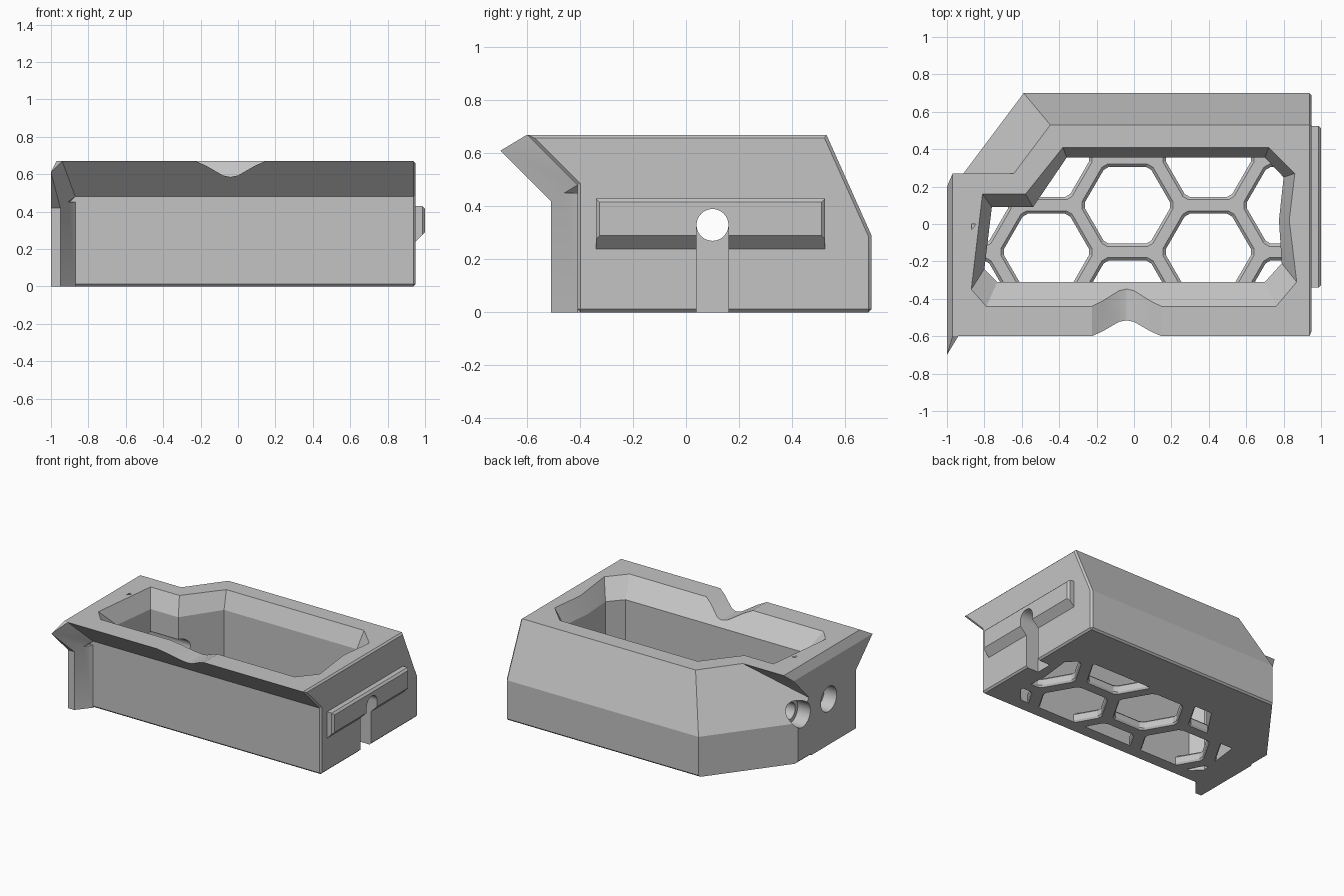
import bpy, bmesh, math
from mathutils import Vector

if "Cube" in bpy.data.objects:
    bpy.data.objects.remove(bpy.data.objects["Cube"], do_unlink=True)

grey = bpy.data.materials.new("plain_grey")
grey.use_nodes = True
COLOUR = (0.55, 0.55, 0.55, 1)
grey.diffuse_color = COLOUR
grey.node_tree.nodes["Principled BSDF"].inputs["Base Color"].default_value = COLOUR


def finish(bm, name):
    bmesh.ops.recalc_face_normals(bm, faces=bm.faces[:])
    mesh = bpy.data.meshes.new(name)
    bm.to_mesh(mesh)
    bm.free()
    mesh.materials.append(grey)
    ob = bpy.data.objects.new(name, mesh)
    bpy.context.collection.objects.link(ob)
    return ob


def loft(rings, name):
    """Join equal rings of points and cap both ends."""
    bm = bmesh.new()
    loops = [[bm.verts.new(p) for p in ring] for ring in rings]
    n = len(loops[0])
    for a, b in zip(loops, loops[1:]):
        for i in range(n):
            j = (i + 1) % n
            bm.faces.new((a[i], a[j], b[j], b[i]))
    bm.faces.new(loops[0])
    bm.faces.new(loops[-1])
    return finish(bm, name)


def prism(profile, u, v, start, end, name):
    """Sweep a profile lying on axes u and v from start to end."""
    u, v = Vector(u), Vector(v)
    return loft([[Vector(o) + u * a + v * b for a, b in profile] for o in (start, end)], name)


def hull(points, name):
    bm = bmesh.new()
    for p in points:
        bm.verts.new(p)
    bmesh.ops.convex_hull(bm, input=bm.verts[:])
    bmesh.ops.dissolve_limit(bm, angle_limit=0.01, verts=bm.verts[:], edges=bm.edges[:])
    return finish(bm, name)


def tube(x0, x1, y, z, r, name):
    ring = [(r * math.cos(t * math.tau / 40), r * math.sin(t * math.tau / 40)) for t in range(40)]
    return prism(ring, (0, 1, 0), (0, 0, 1), (x0, y, z), (x1, y, z), name)


def chamfer(ob, width, rule):
    bm = bmesh.new()
    bm.from_mesh(ob.data)
    edges = [e for e in bm.edges if rule(e.verts[0].co, e.verts[1].co)]
    bmesh.ops.bevel(bm, geom=edges, offset=width, segments=1, affect='EDGES')
    bm.to_mesh(ob.data)
    bm.free()


def combine(target, tool, operation):
    mod = target.modifiers.new("join", 'BOOLEAN')
    mod.operation = operation
    mod.solver = 'EXACT'
    mod.object = tool
    bpy.context.view_layer.objects.active = target
    bpy.ops.object.modifier_apply(modifier=mod.name)
    bpy.data.objects.remove(tool, do_unlink=True)


X, Y, Z = (1, 0, 0), (0, 1, 0), (0, 0, 1)

# Main shell: side profile swept along x, with small edge chamfers
side = [(-0.41, 0), (0.70, 0), (0.70, 0.29), (0.53, 0.67), (-0.60, 0.67), (-0.41, 0.48)]
body = prism(side, Y, Z, (-1, 0, 0), (0.95, 0, 0), "tray_body")
chamfer(body, 0.012, lambda a, b: min(a.x, b.x) > 0.94 or max(a.z, b.z) < 0.01)

# Slanted rear left corner
corner = [(0.892, -0.1), (0.892, 0.29), (0.676, 0.67), (0.619, 0.77), (2, 0.77), (2, -0.1)]
along = Vector((0.6, 0.8, 0))
combine(body, prism(corner, (-0.8, 0.6, 0), Z, along * -3, along * 3, "corner_cut"), 'DIFFERENCE')

# Left top edge bevel
edge = [(-1.1, 0.41), (-0.92, 0.77), (-1.1, 0.77)]
combine(body, prism(edge, X, Z, (0, -2, 0), (0, 2, 0), "edge_cut"), 'DIFFERENCE')

# Front left post and its pointed overhang
foot = [(-1, -0.51), (-0.95, -0.51), (-0.87, -0.41), (-0.87, 0), (-1, 0)]
combine(body, loft([[(x, y, z) for x, y in foot] for z in (0, 0.45)], "front_post"), 'UNION')
spur = [(-1, -0.51, 0.42), (-0.95, -0.51, 0.42), (-0.87, -0.41, 0.48), (-0.87, -0.41, 0.67),
        (-1, -0.70, 0.61), (-0.97, -0.60, 0.67), (-0.94, -0.60, 0.67), (-0.87, 0, 0.67),
        (-0.97, 0, 0.67), (-1, 0, 0.61), (-1, 0, 0.42), (-0.87, 0, 0.42)]
combine(body, hull(spur, "front_spur"), 'UNION')

# Rear left overhanging ledge
ledge = [(-1, 0.20, 0.61), (-0.97, 0.27, 0.67), (-0.63, 0.27, 0.67), (-0.60, 0, 0.67),
         (-0.97, 0, 0.67), (-1, 0, 0.61), (-1, 0, 0.40), (-0.60, 0, 0.40)]
combine(body, hull(ledge, "rear_ledge"), 'UNION')

# Raised rail on the left end, chamfered below
rail_shape = [(0.90, 0.24), (0.95, 0.24), (1, 0.29), (1, 0.43), (0.90, 0.43)]
rail = prism(rail_shape, X, Z, (0, -0.34, 0), (0, 0.525, 0), "side_rail")
chamfer(rail, 0.014, lambda a, b: min(a.x, b.x) > 0.99 and abs(a.z + b.z) > 0.6)
combine(body, rail, 'UNION')

# Cavity with a funnel lip
rim = [(-0.38, 0.41), (0.72, 0.41), (0.86, 0.27), (0.83, 0.02), (0.87, -0.31),
       (0.76, -0.44), (-0.79, -0.44), (-0.87, -0.35), (-0.81, 0.16), (-0.58, 0.16)]
well = [(-0.36, 0.355), (0.70, 0.355), (0.80, 0.25), (0.775, 0.02), (0.79, -0.21),
        (0.70, -0.31), (-0.73, -0.31), (-0.80, -0.24), (-0.76, 0.09), (-0.54, 0.09)]
levels = [(well, -0.1), (well, 0.55), (rim, 0.67), (rim, 0.8)]
combine(body, loft([[(x, y, z) for x, y in ring] for ring, z in levels], "cavity"), 'DIFFERENCE')

# Rounded pouring notch in the front rim
notch = [(-0.26, 0.69), (-0.22, 0.667), (-0.17, 0.645), (-0.08, 0.593), (-0.04, 0.585),
         (0, 0.593), (0.09, 0.645), (0.14, 0.667), (0.18, 0.69)]
combine(body, prism(notch, X, Z, (0, -0.9, 0), (0, -0.2, 0), "notch"), 'DIFFERENCE')

# Cross hole, cable groove and left wall sockets
combine(body, tube(-1.2, 1.2, 0.10, 0.33, 0.06, "cross_hole"), 'DIFFERENCE')
groove = [(0.04, -0.1), (0.16, -0.1), (0.16, 0.33), (0.04, 0.33)]
combine(body, prism(groove, Y, Z, (0.85, 0, 0), (1.2, 0, 0), "groove"), 'DIFFERENCE')
for y in (0.10, -0.20):
    combine(body, tube(-1.2, -0.90, y, 0.33, 0.09, "socket"), 'DIFFERENCE')

# Honeycomb floor: flat plate pierced by clipped hexagons
floor = loft([[(x, y, z) for x, y in well] for z in (0, 0.07)], "honeycomb_floor")


def hexagon(cx, cy, apothem, z):
    ring = []
    for k in range(6):
        for d in (-4, 4):
            a = math.radians(60 * k + d)
            r = apothem / math.cos(math.radians(26))
            ring.append((cx + r * math.cos(a), cy + r * math.sin(a), z))
    return ring


for col in range(-2, 3):
    for row in range(-1, 2):
        cx = -0.035 + 0.433 * col
        cy = 0.10 + 0.5 * row - 0.25 * (col % 2)
        steps = [(0.22, -0.01), (0.205, 0.012), (0.205, 0.055), (0.235, 0.085)]
        combine(floor, loft([hexagon(cx, cy, a, z) for a, z in steps], "hex_hole"), 'DIFFERENCE')

# Smooth the round holes, keep the edges sharp
for ob in (body, floor):
    bpy.ops.object.select_all(action='DESELECT')
    ob.select_set(True)
    bpy.context.view_layer.objects.active = ob
    bpy.ops.object.shade_smooth_by_angle(angle=math.radians(20))
